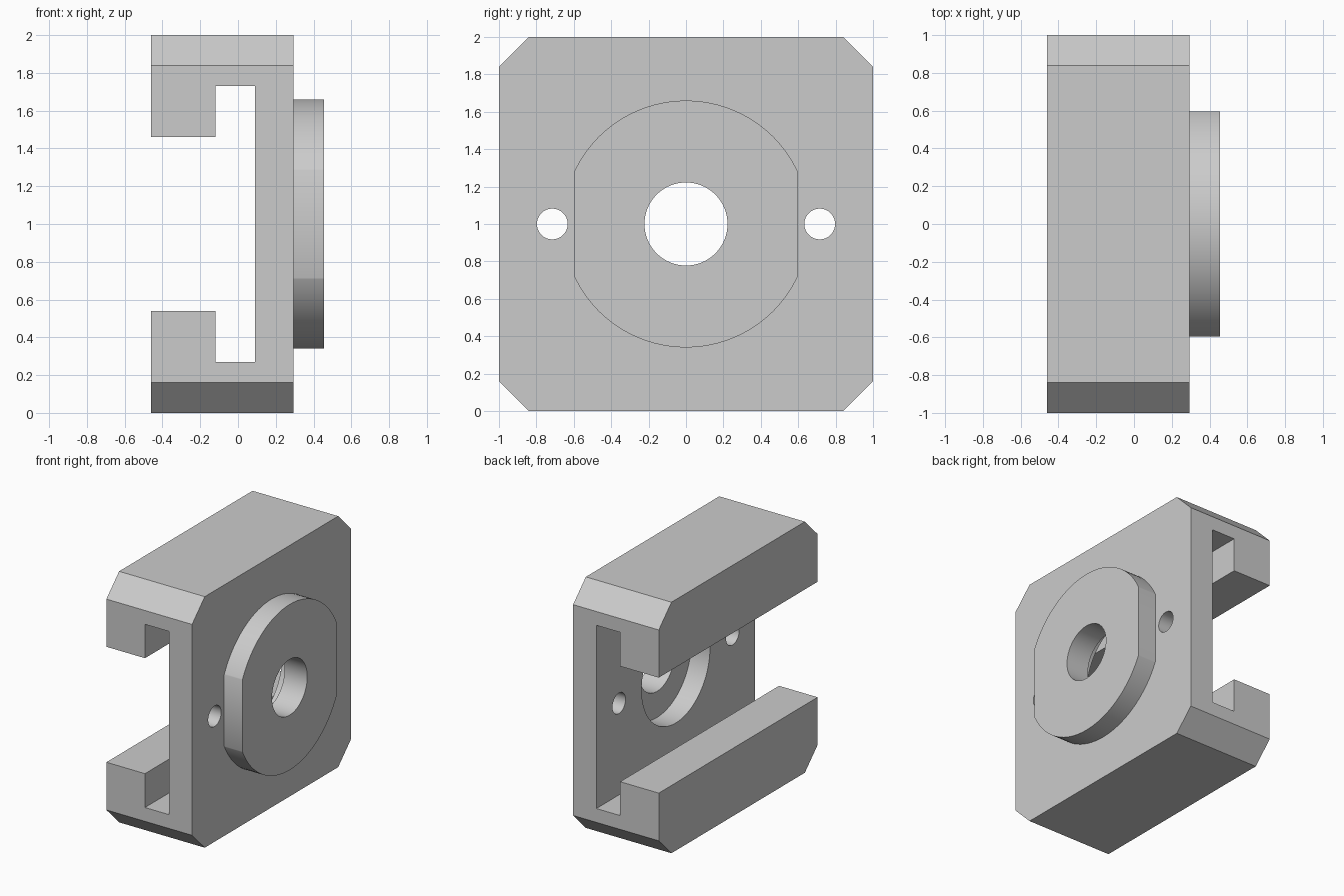
import bpy
import bmesh
import math
from mathutils import Matrix, Vector

if "Cube" in bpy.data.objects:
    bpy.data.objects.remove(bpy.data.objects["Cube"], do_unlink=True)

MID = 1.0           # height of the bore axis
PLATE_IN, PLATE_OUT = 0.09, 0.295
FACE = 0.455        # outer face of the boss

grey = bpy.data.materials.new("plain grey")
grey.use_nodes = True
grey.diffuse_color = (0.6, 0.6, 0.6, 1)
grey.node_tree.nodes["Principled BSDF"].inputs["Base Color"].default_value = (0.6, 0.6, 0.6, 1)


def prism(name, points, offset):
    """Extrude a closed outline of 3D points along an offset vector."""
    bm = bmesh.new()
    face = bm.faces.new([bm.verts.new(p) for p in points])
    new = bmesh.ops.extrude_face_region(bm, geom=[face])["geom"]
    verts = [v for v in new if isinstance(v, bmesh.types.BMVert)]
    bmesh.ops.translate(bm, verts=verts, vec=Vector(offset))
    bmesh.ops.recalc_face_normals(bm, faces=bm.faces)
    return finish(name, bm)


def disc(name, radius, x0, x1, y=0.0):
    """Cylinder lying along x."""
    bm = bmesh.new()
    bmesh.ops.create_cone(bm, cap_ends=True, segments=96, radius1=radius,
                          radius2=radius, depth=x1 - x0)
    turn = Matrix.Rotation(math.pi / 2, 4, "Y")
    bm.transform(Matrix.Translation(((x0 + x1) / 2, y, MID)) @ turn)
    return finish(name, bm)


def finish(name, bm):
    mesh = bpy.data.meshes.new(name)
    bm.to_mesh(mesh)
    bm.free()
    mesh.materials.append(grey)
    obj = bpy.data.objects.new(name, mesh)
    bpy.context.collection.objects.link(obj)
    return obj


def combine(target, tool, operation):
    """Apply a boolean and remove the helper."""
    mod = target.modifiers.new(operation, "BOOLEAN")
    mod.operation, mod.object, mod.solver = operation, tool, "EXACT"
    bpy.context.view_layer.objects.active = target
    bpy.ops.object.modifier_apply(modifier=mod.name)
    bpy.data.objects.remove(tool, do_unlink=True)


# Slotted channel section, lower half mirrored to the upper half
lower = [(PLATE_OUT, 0), (-0.46, 0), (-0.46, 0.54), (-0.12, 0.54),
         (-0.12, 0.27), (PLATE_IN, 0.27)]
section = lower + [(x, 2 * MID - z) for x, z in reversed(lower)]
body = prism("slotted_housing", [(x, -1, z) for x, z in section], (0, 2, 0))

# Chamfered long corners
c = 0.84
octagon = [(c, 1), (1, c), (1, -c), (c, -1), (-c, -1), (-1, -c), (-1, c), (-c, 1)]
combine(body, prism("corner_cutter", [(-0.6, y, MID + z) for y, z in octagon],
                    (1.2, 0, 0)), "INTERSECT")

# Round boss with two flat sides
boss = disc("boss", 0.66, 0.275, FACE)
w = 0.595
combine(boss, prism("flat_cutter", [(0, -w, 0), (0, w, 0), (0, w, 2), (0, -w, 2)],
                    (1, 0, 0)), "INTERSECT")
combine(body, boss, "UNION")

# Counterbore, central hole and two bolt holes
combine(body, disc("counterbore", 0.43, 0.0, 0.255), "DIFFERENCE")
combine(body, disc("centre_hole", 0.222, 0.0, 0.6), "DIFFERENCE")
for side in (-1, 1):
    combine(body, disc("bolt_hole", 0.082, 0.0, 0.4, side * 0.715), "DIFFERENCE")

bpy.ops.object.select_all(action="DESELECT")
body.select_set(True)
bpy.context.view_layer.objects.active = body
bpy.ops.object.shade_smooth_by_angle(angle=math.radians(25))
